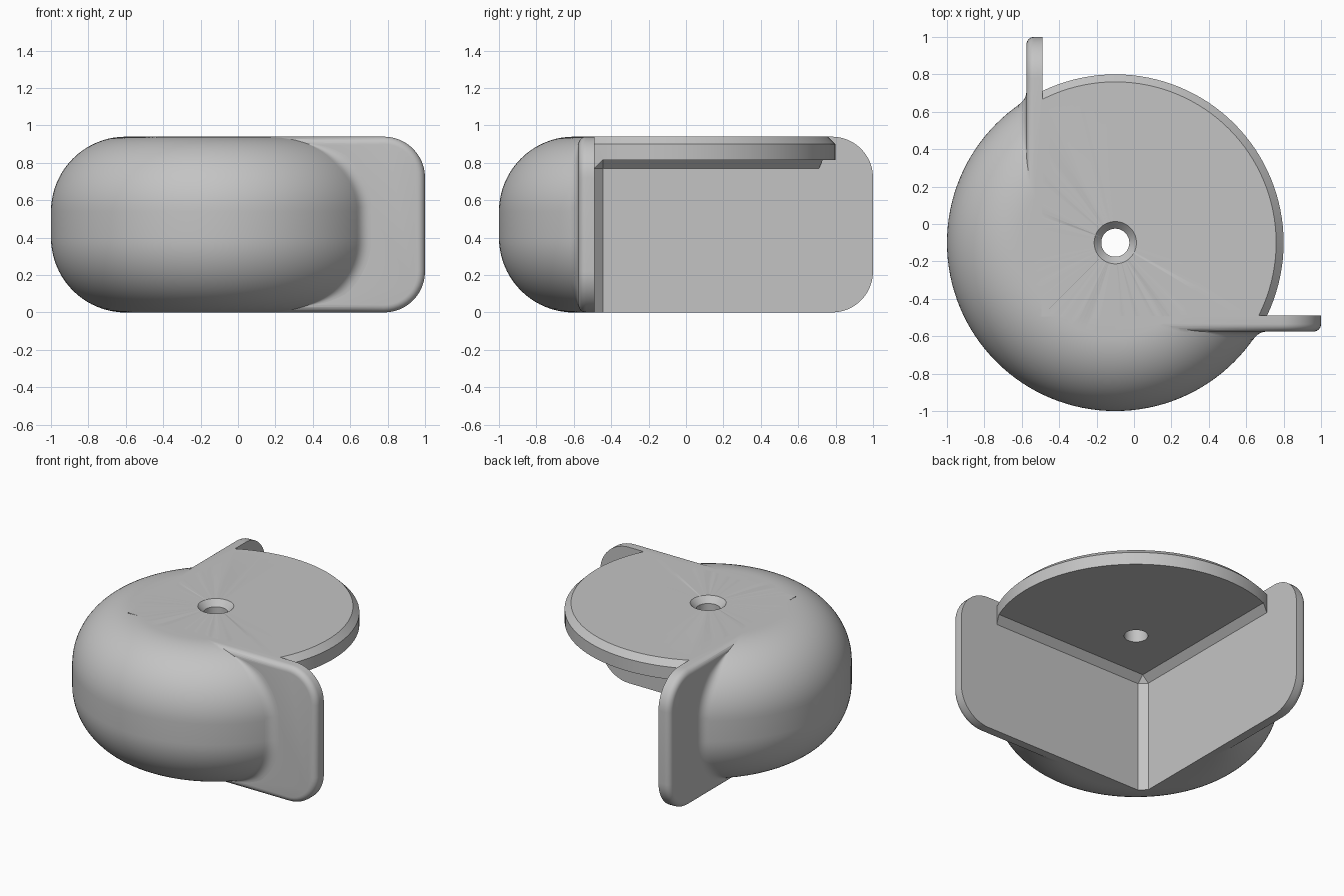
import bpy, bmesh
from math import sin, cos, pi, radians, sqrt
from mathutils import Vector

if "Cube" in bpy.data.objects:
    bpy.data.objects.remove(bpy.data.objects["Cube"])

AXIS = Vector((-0.1, -0.1, 0))     # centre of the round body
R, H = 0.9, 0.94                   # body radius and height
ROUND = 0.4                        # edge rounding of the body
WALL, FACE = -0.49, -0.575         # inner and outer planes of the wings
STEPS = 128

grey = bpy.data.materials.new("plain grey")
grey.use_nodes = True
grey.diffuse_color = (0.55, 0.55, 0.55, 1)
grey.node_tree.nodes["Principled BSDF"].inputs["Base Color"].default_value = grey.diffuse_color


def finish(bm, name, clean=True):
    if clean:
        bmesh.ops.recalc_face_normals(bm, faces=bm.faces)
    mesh = bpy.data.meshes.new(name)
    bm.to_mesh(mesh)
    bm.free()
    mesh.materials.append(grey)
    obj = bpy.data.objects.new(name, mesh)
    bpy.context.collection.objects.link(obj)
    return obj


def revolve(name, profile):
    """Spin a closed radius/height profile around the body axis."""
    bm = bmesh.new()
    vs = [bm.verts.new(AXIS + Vector((r, 0, z))) for r, z in profile]
    es = [bm.edges.new(pair) for pair in zip(vs, vs[1:])]
    bmesh.ops.spin(bm, geom=vs + es, cent=AXIS, axis=(0, 0, 1),
                   angle=2 * pi, steps=STEPS)
    bmesh.ops.remove_doubles(bm, verts=bm.verts, dist=0.0002)
    return finish(bm, name)


def box(name, low, high, chamfer=0):
    """Box whose corner at low x, low y, high z can be chamfered."""
    bm = bmesh.new()
    bmesh.ops.create_cube(bm, size=1)
    for v in bm.verts:
        v.co = [lo if c < 0 else hi for c, lo, hi in zip(v.co, low, high)]
    if chamfer:
        corner = min(bm.verts, key=lambda v: v.co.x + v.co.y - v.co.z)
        bmesh.ops.bevel(bm, geom=list(corner.link_edges), offset=chamfer,
                        segments=1, affect='EDGES')
    return finish(bm, name)


def combine(target, tool, operation):
    mod = target.modifiers.new("combine", 'BOOLEAN')
    mod.operation, mod.object, mod.solver = operation, tool, 'EXACT'
    bpy.context.view_layer.objects.active = target
    bpy.ops.object.modifier_apply(modifier=mod.name)
    bpy.data.objects.remove(tool)


def place(x, y, z, swap):
    return (y, x, z) if swap else (x, y, z)


def wing(name, swap):
    """Flat wing with rounded corners and a rounded outer rim."""
    soft, corner = 0.04, 0.22
    levels = [(WALL, 0)] + [(FACE + soft * (1 - sin(a)), soft * (1 - cos(a)))
                            for a in [i * pi / 12 for i in range(7)]]
    bm = bmesh.new()
    rings = []
    for y, inset in levels:
        pts = [(-0.1, H - inset), (-0.1, inset)]
        for cz, start in ((corner, -pi / 2), (H - corner, 0)):
            for i in range(13):
                a = start + i * pi / 24
                pts.append((1 - corner + (corner - inset) * cos(a),
                            cz + (corner - inset) * sin(a)))
        rings.append([bm.verts.new(place(x, y, z, swap)) for x, z in pts])
    for a, b in zip(rings, rings[1:]):
        for i in range(len(a)):
            j = (i + 1) % len(a)
            bm.faces.new((a[i], a[j], b[j], b[i]))
    bm.faces.new(rings[0])
    bm.faces.new(rings[-1])
    return finish(bm, name)


def blend(name, swap):
    """Thin concave strip easing the body into the outer wing face."""
    bm = bmesh.new()
    rows = []
    count = 40
    depth = FACE - AXIS.y
    for i in range(count + 1):
        t = radians(-64 + 128 * i / count)
        r = R - ROUND + ROUND * cos(t)
        z = (H / 2 - ROUND) * (1 if t > 0 else -1) + H / 2 + ROUND * sin(t)
        x = sqrt(r * r - depth * depth)
        p = Vector((AXIS.x + x, FACE, z))
        n = Vector((x / r * cos(t), depth / r * cos(t), sin(t)))
        size = 0.05 * min(1, 0.1 + min(i, count - i) / 8)
        out = Vector((n.x, 0, n.z)).normalized() * size
        away = Vector((0, -1, 0))
        away = (away - n * away.dot(n)).normalized() * size
        row = []
        for k in range(7):
            s = k / 6
            q = p + out * (1 - s) ** 2 + away * s ** 2
            row.append(bm.verts.new(place(*q, swap)))
        rows.append(row)
    for a, b in zip(rows, rows[1:]):
        for k in range(6):
            quad = (a[k], a[k + 1], b[k + 1], b[k])
            bm.faces.new(quad if swap else quad[::-1])
    bm.normal_update()
    # make the strip face outwards
    mid = bm.faces[:][len(bm.faces) // 2]
    if mid.normal.dot(mid.calc_center_median() - Vector((0, 0, H / 2))) < 0:
        bmesh.ops.reverse_faces(bm, faces=bm.faces)
    return finish(bm, name, clean=False)


# Round body with fully rounded rim
arc = [i * pi / 40 for i in range(21)]
profile = [(0, 0)]
profile += [(R - ROUND + ROUND * sin(a), ROUND - ROUND * cos(a)) for a in arc]
profile += [(R - ROUND + ROUND * cos(a), H - ROUND + ROUND * sin(a)) for a in arc]
body = revolve("corner_body", profile + [(0, H)])

# Top plate with chamfered rim, kept only over the open quarter
plate = revolve("top_plate", [(0, 0.74), (R, 0.74), (R, 0.9), (0.86, H), (0, H)])
combine(plate, box("plate_limit", (WALL - 0.005, WALL - 0.005, 0.5), (1.2, 1.2, 1.2)),
        'INTERSECT')
combine(body, plate, 'UNION')

# Open quarter under the plate, with chamfered inner corners
combine(body, box("corner_space", (WALL, WALL, -0.5), (1.3, 1.3, 0.815), 0.045),
        'DIFFERENCE')

# Wings along both walls
for side, swap in (("front", False), ("right", True)):
    combine(body, wing(side + "_wing", swap), 'UNION')

# Countersunk screw hole
combine(body, revolve("screw_hole", [(0, 0.6), (0.075, 0.6), (0.075, 0.9),
                                     (0.113, H), (0.163, 0.99), (0, 0.99)]),
        'DIFFERENCE')

parts = [body, blend("front_wing_blend", False), blend("right_wing_blend", True)]

# Smooth curves, sharp corners
for obj in parts:
    bpy.ops.object.select_all(action='DESELECT')
    obj.select_set(True)
    bpy.context.view_layer.objects.active = obj
    bpy.ops.object.shade_smooth_by_angle(angle=radians(30))
